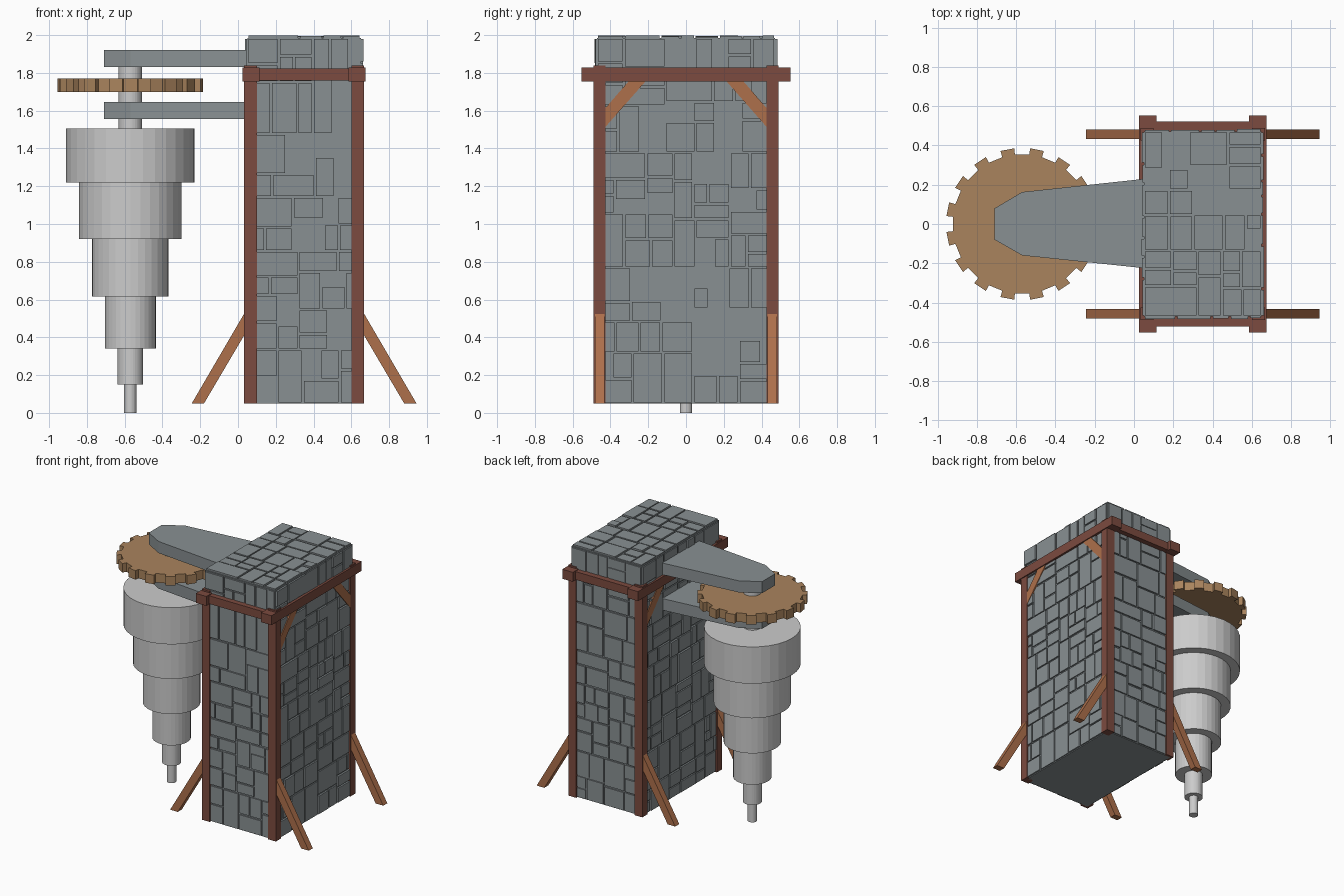
import bpy, bmesh, math, random
from mathutils import Vector

if "Cube" in bpy.data.objects:
    bpy.data.objects.remove(bpy.data.objects["Cube"])

random.seed(7)


def mat(name, rgb):
    m = bpy.data.materials.new(name)
    m.diffuse_color = (*rgb, 1)
    m.use_nodes = True
    m.node_tree.nodes["Principled BSDF"].inputs["Base Color"].default_value = m.diffuse_color
    return m


STONE = mat("stone", (0.25, 0.28, 0.29))
BEAM = mat("dark_red_wood", (0.20, 0.07, 0.05))
BRACE = mat("orange_wood", (0.42, 0.16, 0.07))
GEAR = mat("gear_wood", (0.40, 0.23, 0.11))


def finish(name, bm, material=None):
    bmesh.ops.recalc_face_normals(bm, faces=bm.faces)
    me = bpy.data.meshes.new(name)
    bm.to_mesh(me)
    bm.free()
    if material:
        me.materials.append(material)
    ob = bpy.data.objects.new(name, me)
    bpy.context.collection.objects.link(ob)
    return ob


def add_box(bm, lo, hi):
    vs = bmesh.ops.create_cube(bm, size=1)["verts"]
    for v in vs:
        v.co = Vector([(a + b) / 2 + c * (b - a) for a, b, c in zip(lo, hi, v.co)])


def box(name, lo, hi, material):
    bm = bmesh.new()
    add_box(bm, lo, hi)
    return finish(name, bm, material)


def prism(name, pts, axis, a, b, material):
    """Extrude a 2D outline along an axis (0 = x, 1 = y, 2 = z) from a to b."""
    bm = bmesh.new()

    def ring(d):
        out = []
        for p in pts:
            c = list(p)
            c.insert(axis, d)
            out.append(bm.verts.new(c))
        return out
    r0, r1 = ring(a), ring(b)
    bm.faces.new(r0)
    bm.faces.new(r1)
    n = len(pts)
    for i in range(n):
        bm.faces.new((r0[i], r0[(i + 1) % n], r1[(i + 1) % n], r1[i]))
    return finish(name, bm, material)


def cylinder(name, x, r, z0, z1):
    bm = bmesh.new()
    bmesh.ops.create_cone(bm, cap_ends=True, segments=32, radius1=r, radius2=r, depth=z1 - z0)
    bmesh.ops.translate(bm, verts=bm.verts, vec=(x, 0, (z0 + z1) / 2))
    return finish(name, bm)


CX = 0.35   # tower centre
DX = -0.57  # drill axis

# tower core
HX, HY, Z0, Z1 = 0.30, 0.472, 0.05, 1.985
box("tower_core", (CX - HX, -HY, Z0), (CX + HX, HY, Z1), STONE)


# irregular stone facing, by recursive splitting of each wall
def split(u0, v0, u1, v1):
    w, h = u1 - u0, v1 - v0
    if max(w, h) < 0.17 or (w * h < 0.045 and max(w, h) < 0.32 and random.random() < 0.6):
        return [(u0, v0, u1, v1)]
    t = random.uniform(0.35, 0.65)
    if w * random.uniform(0.7, 1.4) > h:
        m = u0 + w * t
        return split(u0, v0, m, v1) + split(m, v0, u1, v1)
    m = v0 + h * t
    return split(u0, v0, u1, m) + split(u0, m, u1, v1)


def facing(name, axis, plane, sign, rect):
    bm = bmesh.new()
    g = 0.006
    for u0, v0, u1, v1 in split(*rect):
        d = random.uniform(0.006, 0.014)
        lo, hi = [u0 + g, v0 + g], [u1 - g, v1 - g]
        ends = sorted((plane - sign * 0.01, plane + sign * d))
        lo.insert(axis, ends[0])
        hi.insert(axis, ends[1])
        add_box(bm, lo, hi)
    finish(name, bm, STONE)


for s, side in ((-1, "left"), (1, "right")):
    facing(side + "_wall_stones", 0, CX + s * HX, s, (-HY, Z0, HY, Z1))
for s, side in ((-1, "front"), (1, "back")):
    facing(side + "_wall_stones", 1, s * HY, s, (CX - HX, Z0, CX + HX, Z1))
facing("roof_stones", 2, Z1, 1, (CX - HX, -HY, CX + HX, HY))

# timber frame: posts, ground struts, knee braces
for sx, nx in ((-1, "left"), (1, "right")):
    for sy, ny in ((-1, "front"), (1, "back")):
        tag = nx + "_" + ny

        def span(a, b, s, c=0):
            return sorted((c + s * a, c + s * b))
        x = span(0.25, 0.318, sx, CX)
        y = span(0.425, 0.49, sy)
        box("post_" + tag, (x[0], y[0], 0.05), (x[1], y[1], 1.84), BEAM)
        strut = [(0.595, 0.05), (0.53, 0.05), (0.30, 0.44), (0.30, 0.555)]
        prism("strut_" + tag, [(CX + sx * u, z) for u, z in strut], 1,
              sy * 0.432, sy * 0.482, BRACE)
        knee = [(0.43, 1.51), (0.43, 1.61), (0.30, 1.76), (0.21, 1.76)]
        prism("knee_brace_" + tag, [(sy * u, z) for u, z in knee], 0,
              CX + sx * 0.27, CX + sx * 0.317, BRACE)

# upper ring beams
for s, a, b in ((-1, "left", "front"), (1, "right", "back")):
    x = sorted((CX + s * 0.235, CX + s * 0.325))
    box("ring_beam_" + a, (x[0], -0.553, 1.755), (x[1], 0.553, 1.828), BEAM)
    y = sorted((s * 0.44, s * 0.522))
    box("ring_beam_" + b, (CX - 0.318, y[0], 1.76), (CX + 0.318, y[1], 1.823), BEAM)

# support arms
arm = [(0.10, 0.235), (DX, 0.163), (-0.71, 0.08), (-0.71, -0.08), (DX, -0.16), (0.10, -0.23)]
prism("upper_arm", arm, 2, 1.832, 1.922, STONE)
prism("lower_arm", arm, 2, 1.556, 1.646, STONE)

# toothed wheel
outline = []
for i in range(16):
    a = math.radians(22.5 * i + 11.25)
    for r, o in ((0.355, -5.3), (0.388, -5.3), (0.388, 5.3), (0.355, 5.3)):
        t = a + math.radians(o)
        outline.append((DX + r * math.cos(t), r * math.sin(t)))
prism("gear_wheel", outline, 2, 1.70, 1.77, GEAR)

# stepped drill and its shaft
cylinder("drive_shaft", DX, 0.062, 1.49, 1.85)
levels = [1.505, 1.22, 0.92, 0.615, 0.34, 0.15, 0.0]
radii = [0.34, 0.272, 0.203, 0.135, 0.067, 0.033]
for i, r in enumerate(radii):
    cylinder(f"drill_step_{i + 1}", DX, r, levels[i + 1], levels[i])
